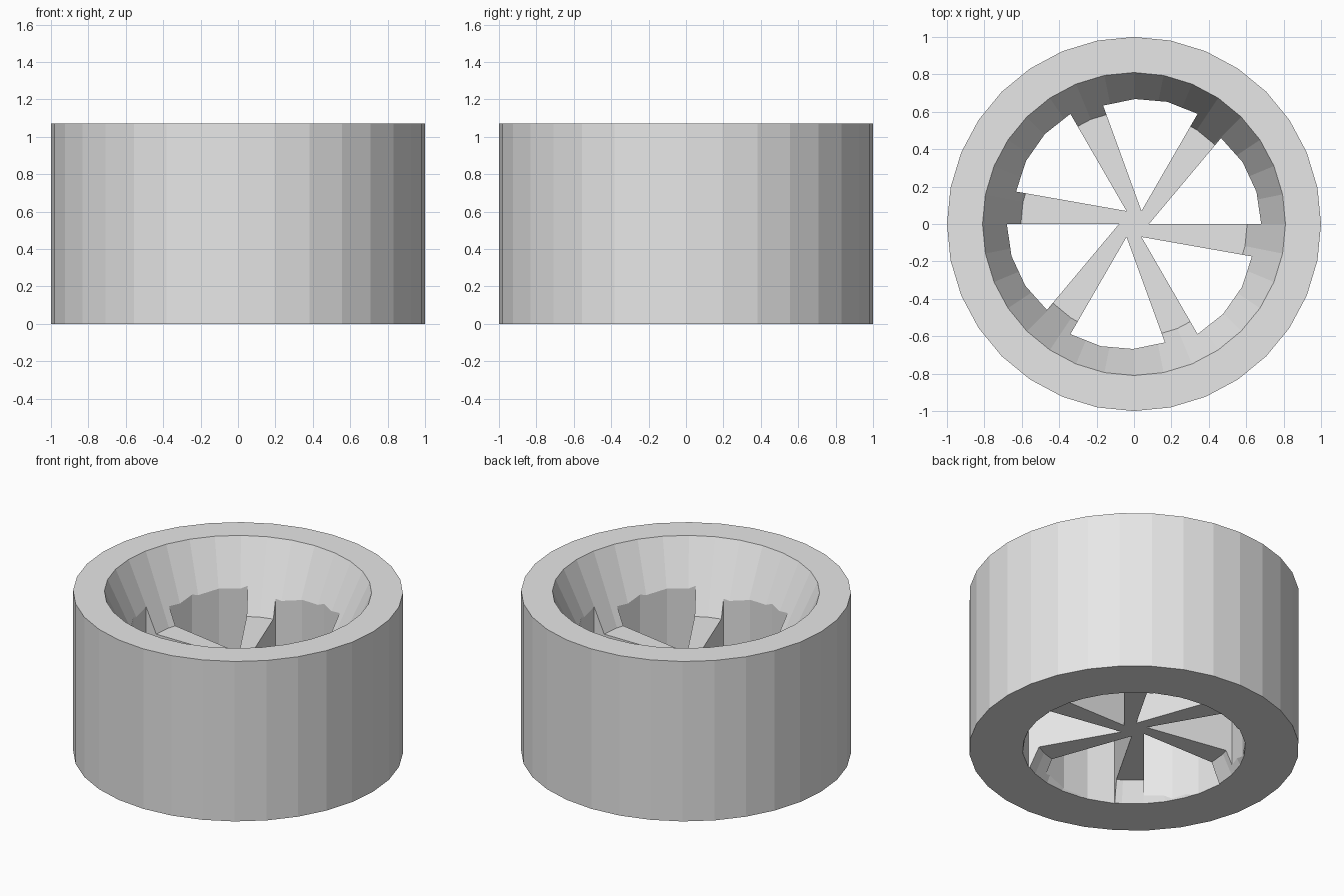
import bpy
import bmesh
from math import cos, sin, radians, tau

cube = bpy.data.objects.get("Cube")
if cube:
    bpy.data.objects.remove(cube, do_unlink=True)

SIDES = 32
SPOKES = 6

grey = bpy.data.materials.new("light grey")
grey.use_nodes = True
colour = (0.8, 0.8, 0.8, 1)
grey.diffuse_color = colour
grey.node_tree.nodes["Principled BSDF"].inputs["Base Color"].default_value = colour


def loft(name, loops):
    """Bridge equal-length loops of points and cap both ends."""
    bm = bmesh.new()
    rings = [[bm.verts.new(p) for p in loop] for loop in loops]
    for a, b in zip(rings, rings[1:]):
        for i in range(len(a)):
            j = (i + 1) % len(a)
            bm.faces.new((a[i], a[j], b[j], b[i]))
    bm.faces.new(rings[0])
    bm.faces.new(rings[-1])
    bmesh.ops.recalc_face_normals(bm, faces=bm.faces)
    mesh = bpy.data.meshes.new(name)
    bm.to_mesh(mesh)
    bm.free()
    mesh.materials.append(grey)
    obj = bpy.data.objects.new(name, mesh)
    bpy.context.collection.objects.link(obj)
    return obj


def circle(r, z):
    return [(r * cos(tau * i / SIDES), r * sin(tau * i / SIDES), z) for i in range(SIDES)]


# Wheel: straight outside, conical recesses above and below a solid web
profile = [(0.615, 0.13), (0.675, 0), (1, 0), (1, 1.07), (0.81, 1.07), (0.605, 0.625)]
wheel = loft("spoked_wheel", [circle(r, z) for r, z in profile])


# Wedge cutters open the gaps, leaving tapered spokes
def wedge(k):
    turn = 360 / SPOKES * k
    apex = (0.08 * cos(radians(turn)), 0.08 * sin(radians(turn)))
    outline = [apex]
    for step in range(4):
        a = radians(turn + 50 * step / 3)
        outline.append((apex[0] + 0.6 * cos(a), apex[1] + 0.6 * sin(a)))
    return loft("gap_cutter", [[(x, y, z) for x, y in outline] for z in (-0.2, 1.3)])


cutters = [wedge(k) for k in range(SPOKES)]
for cutter in cutters:
    cut = wheel.modifiers.new("gap", 'BOOLEAN')
    cut.operation = 'DIFFERENCE'
    cut.solver = 'EXACT'
    cut.object = cutter

# Bake the cuts and drop the cutters
bpy.context.view_layer.update()
graph = bpy.context.evaluated_depsgraph_get()
wheel.data = bpy.data.meshes.new_from_object(wheel.evaluated_get(graph))
wheel.modifiers.clear()
for cutter in cutters:
    bpy.data.objects.remove(cutter, do_unlink=True)
